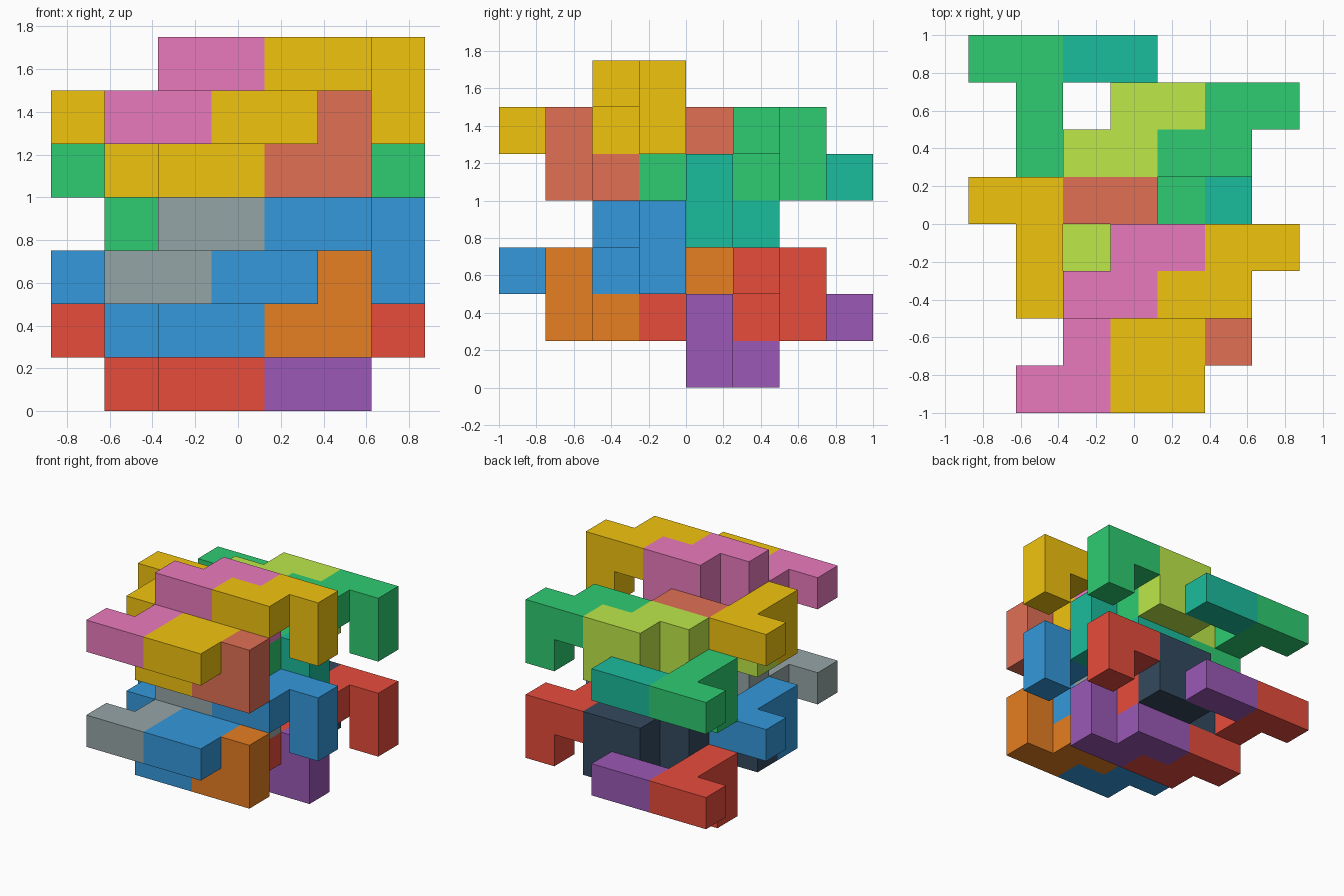
import bpy, bmesh
from mathutils import Vector

if "Cube" in bpy.data.objects:
    bpy.data.objects.remove(bpy.data.objects["Cube"])

CELL = 0.25
ORIGIN = Vector((-0.875, -1.0, 0.0))

# One interlocking tile: rows of cells along x as (y, z, first x, colour codes)
ROWS = [
    (1, 0, 2, "BBC"  "C"), (2, 0, 1, "BBCC"),
    (0, 1, 1, "AABB"), (1, 1, 2, "ABBC"), (2, 1, 1, "BAAB"),
    (3, 1, 1, "B.AA.B"), (4, 1, 0, "BBCC"),
    (2, 2, 2, "AABB"), (3, 2, 3, "AABB"),
]
CELLS = {(x0 + i, y, z): "ABC".index(c)
         for y, z, x0, codes in ROWS for i, c in enumerate(codes) if c != "."}


def material(name, hex_code):
    rgb = [int(hex_code[i:i + 2], 16) / 255 for i in (0, 2, 4)]
    lin = [c / 12.92 if c <= 0.04045 else ((c + 0.055) / 1.055) ** 2.4 for c in rgb]
    mat = bpy.data.materials.new(name)
    mat.diffuse_color = (*lin, 1.0)
    mat.use_nodes = True
    mat.node_tree.nodes["Principled BSDF"].inputs["Base Color"].default_value = mat.diffuse_color
    return mat


def build_tile(name, offset, colours):
    """Make the outer skin of the tile, one material per colour code."""
    bm = bmesh.new()
    for cell, slot in CELLS.items():
        centre = Vector(cell) + Vector((0.5, 0.5, 0.5)) + Vector(offset)
        for axis in range(3):
            for sign in (-1, 1):
                side = [0, 0, 0]
                side[axis] = sign
                if tuple(a + b for a, b in zip(cell, side)) in CELLS:
                    continue
                n, u, v = Vector(side) / 2, Vector(), Vector()
                u[(axis + 1) % 3] = 0.5
                v[(axis + 2) % 3] = 0.5 * sign
                ring = [centre + n + p for p in (-u - v, u - v, u + v, v - u)]
                face = bm.faces.new([bm.verts.new(ORIGIN + p * CELL) for p in ring])
                face.material_index = slot
    bmesh.ops.remove_doubles(bm, verts=bm.verts, dist=1e-4)
    mesh = bpy.data.meshes.new(name)
    bm.to_mesh(mesh)
    bm.free()
    for colour, hex_code in colours:
        mesh.materials.append(material(colour, hex_code))
    bpy.context.collection.objects.link(bpy.data.objects.new(name, mesh))


# Four copies of the tile: two stacked in front, two stacked behind
build_tile("front_upper_tile", (0, 0, 4),
           [("pink", "EA7ABD"), ("yellow", "F1C40F"), ("salmon", "E17055")])
build_tile("back_upper_tile", (0, 3, 3),
           [("lime", "BEE84A"), ("green", "2ECC71"), ("teal", "1ABC9C")])
build_tile("front_lower_tile", (0, 0, 1),
           [("grey", "95A5A6"), ("blue", "3498DB"), ("orange", "E67E22")])
build_tile("back_lower_tile", (0, 3, 0),
           [("navy", "34495E"), ("red", "E74C3C"), ("purple", "9B59B6")])
